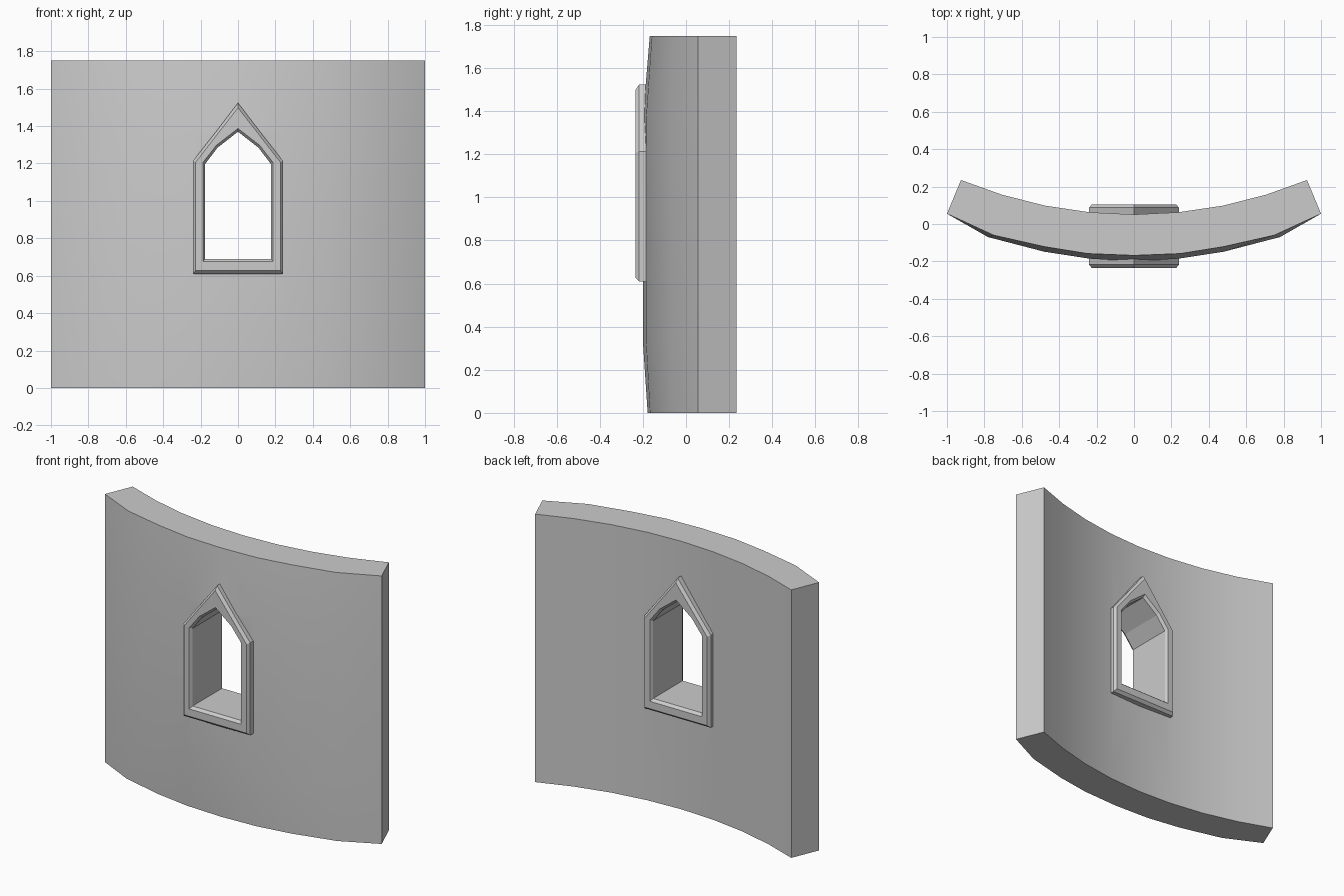
import bpy, math

if "Cube" in bpy.data.objects:
    bpy.data.objects.remove(bpy.data.objects["Cube"])

def make_object(name, verts, faces):
    mesh = bpy.data.meshes.new(name)
    mesh.from_pydata(verts, [], faces)
    obj = bpy.data.objects.new(name, mesh)
    bpy.context.collection.objects.link(obj)
    return obj

def loft(name, loops, closed=False):
    """Skin equal-length loops; close end to start, or cap both ends."""
    n, count = len(loops[0]), len(loops)
    faces = []
    for a in range(count if closed else count - 1):
        b = (a + 1) % count
        faces += [(a*n + i, a*n + (i+1) % n, b*n + (i+1) % n, b*n + i) for i in range(n)]
    if not closed:
        faces += [tuple(reversed(range(n))), tuple(range((count-1)*n, count*n))]
    obj = make_object(name, [p for loop in loops for p in loop], faces)
    import bmesh
    bm = bmesh.new()
    bm.from_mesh(obj.data)
    bmesh.ops.recalc_face_normals(bm, faces=bm.faces)
    bm.to_mesh(obj.data)
    bm.free()
    return obj

def arch(half, sill, spring, knee_x, knee_z, apex, y):
    """Pointed window outline."""
    return [(-half, y, sill), (half, y, sill), (half, y, spring), (knee_x, y, knee_z),
            (0, y, apex), (-knee_x, y, knee_z), (-half, y, spring)]

# curved wall: bulging outer face, plain inner arc
H = 1.75
mid = [(0, -.2), (.24, -.185), (.48, -.148), (.78, -.07), (1, .055)]
top = [(0, -.168), (.25, -.158), (.48, -.121), (.75, -.06), (1, .055)]
bottom = [(0, -.178), (.25, -.167), (.48, -.132), (.76, -.062), (1, .055)]
sections = []
for k in range(-4, 5):
    s, i = (-1 if k < 0 else 1), abs(k)
    angle = math.radians(22.5) * k / 4
    ix, iy = 2.417 * math.sin(angle), 2.468 - 2.417 * math.cos(angle)
    outer = [(s * row[i][0], row[i][1], z)
             for row, z in ((bottom, 0), (mid, .33), (mid, 1.37), (top, H))]
    sections.append(outer + [(ix, iy, H), (ix, iy, 0)])
wall = loft("curved_wall", sections)

# window opening
cutter_size = (.205, .65, 1.208, .115, 1.33, 1.45)
cutter = loft("opening_cutter", [arch(*cutter_size, -.5), arch(*cutter_size, .5)])
cut = wall.modifiers.new("opening", 'BOOLEAN')
cut.operation, cut.solver, cut.object = 'DIFFERENCE', 'EXACT', cutter
bpy.context.view_layer.objects.active = wall
bpy.ops.object.modifier_apply(modifier=cut.name)
bpy.data.objects.remove(cutter)

# chamfered frame running through the wall
outside = (.24, .61, 1.214, .118, 1.37, 1.524)
outside_face = (.226, .627, 1.207, .113, 1.353, 1.498)
inside_face = (.188, .675, 1.205, .115, 1.298, 1.387)
inside = (.176, .69, 1.197, .11, 1.284, 1.37)
front, back, c = -.235, .105, .018
loft("window_frame", [arch(*outside, front + c), arch(*outside_face, front),
                      arch(*inside_face, front), arch(*inside, front + c),
                      arch(*inside, back - c), arch(*inside_face, back),
                      arch(*outside_face, back), arch(*outside, back - c)], closed=True)

# smooth wall faces with crisp edges
bpy.ops.object.select_all(action='DESELECT')
wall.select_set(True)
bpy.context.view_layer.objects.active = wall
bpy.ops.object.shade_smooth_by_angle(angle=math.radians(30))
